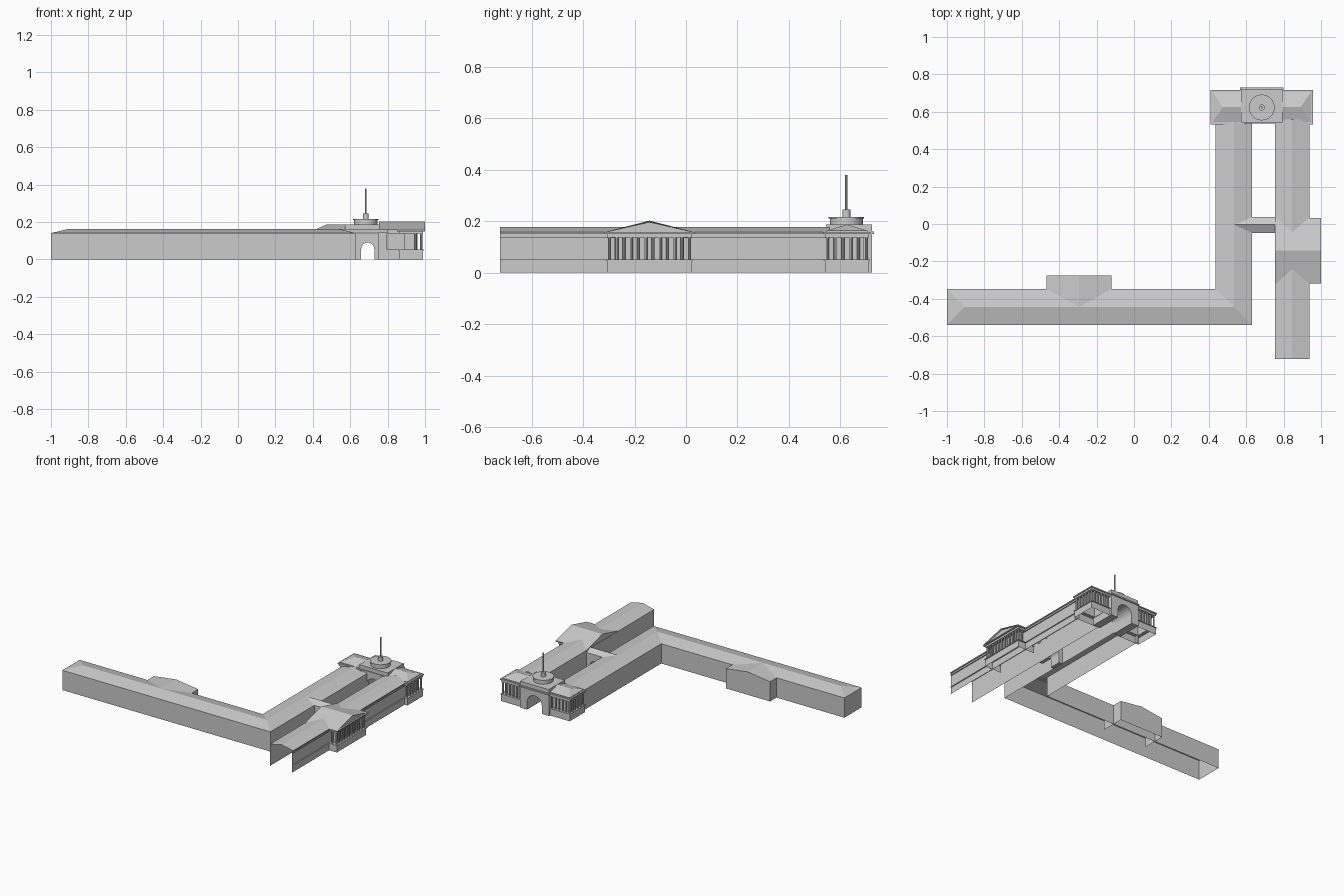
import bpy, bmesh, math

if "Cube" in bpy.data.objects:
    bpy.data.objects.remove(bpy.data.objects["Cube"])

stone = bpy.data.materials.new("pale_grey_stone")
stone.diffuse_color = (0.6, 0.6, 0.6, 1)
stone.use_nodes = True
stone.node_tree.nodes["Principled BSDF"].inputs["Base Color"].default_value = stone.diffuse_color


def finish(name, bm, fix=True):
    if fix:
        bmesh.ops.recalc_face_normals(bm, faces=bm.faces)
    me = bpy.data.meshes.new(name)
    bm.to_mesh(me)
    bm.free()
    me.materials.append(stone)
    ob = bpy.data.objects.new(name, me)
    bpy.context.collection.objects.link(ob)
    return ob


def mesh(name, verts, faces):
    bm = bmesh.new()
    vs = [bm.verts.new(v) for v in verts]
    for f in faces:
        bm.faces.new([vs[i] for i in f])
    return finish(name, bm)


def extrude(name, profile, axis, a, b, closed=True):
    """Extrude a 2D profile (across, z) along 'x' or 'y'; open profiles give a shell."""
    n = len(profile)
    put = (lambda p, t: (t, p[0], p[1])) if axis == 'x' else (lambda p, t: (p[0], t, p[1]))
    verts = [put(p, t) for t in (a, b) for p in profile]
    faces = [(i, (i + 1) % n, n + (i + 1) % n, n + i) for i in range(n if closed else n - 1)]
    if closed:
        faces += [tuple(range(n)), tuple(range(n, 2 * n))]
    return mesh(name, verts, faces)


def tiers(name, x0, x1, y0, y1, steps, skip=()):
    """Stacked rectangular rings (inset, z), hollow and open below."""
    verts, faces = [], []
    for d, z in steps:
        verts += [(x0 + d, y0 + d, z), (x1 - d, y0 + d, z), (x1 - d, y1 - d, z), (x0 + d, y1 - d, z)]
    for k in range(len(steps) - 1):
        for i in range(4):
            if i not in skip:
                j = (i + 1) % 4
                faces.append((4 * k + i, 4 * k + j, 4 * k + 4 + j, 4 * k + 4 + i))
    return mesh(name, verts, faces)


def box(name, x0, x1, y0, y1, z0, z1):
    return extrude(name, [(x0, z0), (x1, z0), (x1, z1), (x0, z1)], 'y', y0, y1)


def arch_block(name, x0, x1, y0, y1, h, r, spring):
    c = (x0 + x1) / 2
    arc = [(c - r * math.cos(math.pi * i / 12), spring + r * math.sin(math.pi * i / 12)) for i in range(13)]
    profile = [(x0, 0), (c - r, 0)] + arc + [(c + r, 0), (x1, 0), (x1, h), (x0, h)]
    return extrude(name, profile, 'y', y0, y1)


def cylinder(name, x, y, r, z0, z1, sides):
    bm = bmesh.new()
    add_cyl(bm, x, y, r, z0, z1, sides)
    ob = finish(name, bm)
    for p in ob.data.polygons:
        p.use_smooth = abs(p.normal.z) < 0.5
    ob.data.set_sharp_from_angle(angle=math.radians(40))
    return ob


def add_cyl(bm, x, y, r, z0, z1, sides):
    new = bmesh.ops.create_cone(bm, cap_ends=True, segments=sides, radius1=r, radius2=r, depth=z1 - z0)
    bmesh.ops.translate(bm, verts=new["verts"], vec=(x, y, (z0 + z1) / 2))


def columns(name, points):
    bm = bmesh.new()
    for x, y in points:
        add_cyl(bm, x, y, 0.006, 0.05, 0.138, 8)
    return finish(name, bm)


def spread(a, b, n):
    return [a + (b - a) * i / (n - 1) for i in range(n)]


# L-shaped wing: long west range turning north, hipped at the corners
outline = [(-1, -.54), (.632, -.54), (.632, .56), (.437, .56), (.437, -.347), (-1, -.347)]
ridge = [(-.905, -.443), (.535, -.443), (.535, .56)]
verts = [(x, y, 0) for x, y in outline] + [(x, y, .14) for x, y in outline] + [(x, y, .163) for x, y in ridge]
walls = [(i, (i + 1) % 6, 6 + (i + 1) % 6, 6 + i) for i in (0, 1, 3, 4, 5)]
roofs = [(6, 7, 13, 12), (7, 8, 14, 13), (9, 10, 13, 14), (10, 11, 12, 13), (11, 6, 12)]
mesh("l_shaped_wing", verts, walls + roofs)

# Gabled projection on the north side of the west range
extrude("west_gabled_bay", [(-.467, 0), (-.467, .14), (-.293, .163), (-.12, .14), (-.12, 0)],
        'y', -.443, -.275, closed=False)
mesh("west_bay_front", [(-.467, -.275, 0), (-.467, -.275, .14), (-.293, -.275, .163),
                        (-.12, -.275, .14), (-.12, -.275, 0)], [(0, 1, 2, 3, 4)])

# East wing: open-ended shell with plinth band and cornice on its outer wall
extrude("east_wing", [(.755, 0), (.755, .155), (.845, .177), (.937, .157), (.937, .15), (.931, .15),
                      (.931, .14), (.935, .14), (.935, .135), (.928, .135), (.928, .052),
                      (.935, .052), (.935, .047), (.93, .047), (.93, 0)],
        'y', -.722, .56, closed=False)

# Portico: plinth, recessed wall, entablature
tiers("portico_body", .85, 1.0, -.317, .033,
      [(.01, 0), (.01, .047), (.005, .047), (.005, .052), (.04, .052), (.04, .137),
       (.01, .137), (.01, .15), (0, .15), (0, .157)], skip=(3,))
columns("portico_columns", [(.98, y) for y in spread(-.297, .013, 12)] +
        [(.95, -.297), (.95, .013)])

# Pediment roof with a recessed triangular panel
bm = bmesh.new()
ends = [[bm.verts.new((x, y, z)) for y, z in ((-.317, .157), (.033, .157), (-.142, .202))] for x in (.755, 1.0)]
west, east = ends
bm.faces.new(west)
panel = bm.faces.new(east)
for i, j in ((1, 2), (2, 0)):
    bm.faces.new((west[i], west[j], east[j], east[i]))
bm.normal_update()
bmesh.ops.inset_region(bm, faces=[panel], thickness=.006, depth=-.01, use_boundary=True)
finish("pediment_roof", bm)

# Link between the two wings with an archway
arch_block("link_block", .632, .755, -.047, .037, .14, .035, .055)
extrude("link_roof", [(-.047, .14), (-.004, .163), (.037, .14)], 'x', .535, .80, closed=False)

# North corner pavilions, mirrored about the gate
C = .683
prof = [(.006, 0), (.006, .047), (.002, .047), (.002, .052), (.026, .052), (.026, .137),
        (.006, .137), (.006, .15), (0, .15), (0, .158), (.012, .158), (.012, .163)]
for side, s in (("west", -1), ("east", 1)):
    xo, xi = C + s * .275, C + s * .09
    tiers(side + "_pavilion", min(xo, xi), max(xo, xi), .533, .717, prof)
    a, b, r = C + s * .263, C + s * .10, C + s * .208
    mesh(side + "_pavilion_roof",
         [(a, .545, .163), (b, .545, .163), (b, .705, .163), (a, .705, .163), (r, .625, .187), (b, .625, .187)],
         [(0, 1, 5, 4), (2, 3, 4, 5), (3, 0, 4)])
    xc = C + s * .261
    columns(side + "_pavilion_columns",
            [(xc, y) for y in spread(.549, .701, 6)] +
            [(x, .701) for x in spread(xc, C + s * .125, 6)[1:]])

# Gatehouse with through arch, cornice and attic
arch_block("gatehouse", C - .113, C + .113, .543, .722, .155, .058, .055)
box("gatehouse_cornice", C - .117, C + .117, .538, .73, .15, .16)
box("gatehouse_attic", C - .112, C + .112, .543, .722, .158, .187)

# Round drum, lantern and mast
cylinder("drum", C, .623, .064, .185, .212, 32)
cylinder("drum_rim", C, .623, .069, .21, .217, 32)
cylinder("lantern", C, .623, .016, .215, .245, 16)
cylinder("mast", C, .623, .005, .24, .38, 8)
